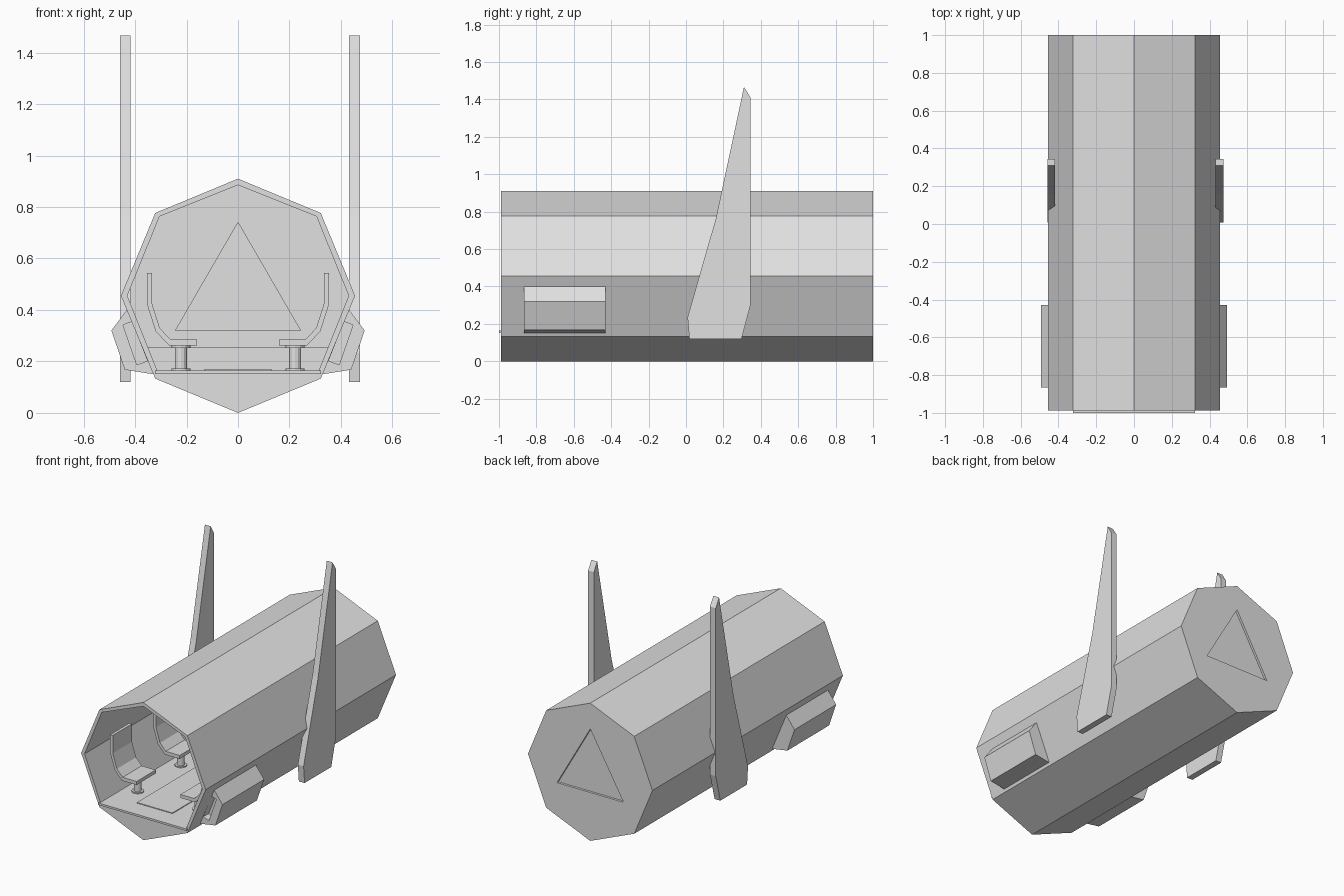
import bpy, bmesh, math
from mathutils import Vector

if "Cube" in bpy.data.objects:
    bpy.data.objects.remove(bpy.data.objects["Cube"])

grey = bpy.data.materials.new("light grey")
grey.diffuse_color = (0.75, 0.75, 0.75, 1)
grey.use_nodes = True
grey.node_tree.nodes["Principled BSDF"].inputs["Base Color"].default_value = grey.diffuse_color


def prism(name, pts, a, b, axis="y"):
    """Extrude a 2D profile from a to b: (x, z) along y or (y, z) along x."""
    bm = bmesh.new()

    def ring(t):
        return [bm.verts.new((p, t, q) if axis == "y" else (t, p, q)) for p, q in pts]
    r0, r1 = ring(a), ring(b)
    n = len(pts)
    bm.faces.new(r0)
    bm.faces.new(r1)
    for i in range(n):
        j = (i + 1) % n
        bm.faces.new((r0[i], r0[j], r1[j], r1[i]))
    bmesh.ops.recalc_face_normals(bm, faces=bm.faces)
    me = bpy.data.meshes.new(name)
    bm.to_mesh(me)
    bm.free()
    me.materials.append(grey)
    ob = bpy.data.objects.new(name, me)
    bpy.context.collection.objects.link(ob)
    return ob


def box(name, x0, x1, y0, y1, z0, z1):
    return prism(name, [(x0, z0), (x1, z0), (x1, z1), (x0, z1)], y0, y1)


def cut(ob, cutter):
    m = ob.modifiers.new("cut", "BOOLEAN")
    m.operation, m.solver, m.object = "DIFFERENCE", "EXACT", cutter
    bpy.context.view_layer.objects.active = ob
    bpy.ops.object.modifier_apply(modifier="cut")
    bpy.data.objects.remove(cutter)


def cylinder(name, x, y, z0, z1, r):
    pts = [(x + r * math.cos(i * math.pi / 6), r * math.sin(i * math.pi / 6)) for i in range(12)]
    ob = prism(name, pts, z0, z1)
    # swap the extrusion direction so the cylinder stands upright
    for v in ob.data.vertices:
        v.co = Vector((v.co.x, y + v.co.z, v.co.y))
    ob.data.flip_normals()
    return ob


# octagonal hull, hollowed from the front
R = 0.455
octagon = [(R * math.sin(i * math.pi / 4), R + R * math.cos(i * math.pi / 4)) for i in range(8)]
hull = prism("hull", octagon, -0.988, 1.0)
half = [(0.305, 0.763), (0.43, 0.455), (0.312, 0.16)]
cavity = [(0, 0.885)] + half + [(-x, z) for x, z in reversed(half)]
cut(hull, prism("cavity_cutter", cavity, -1.1, 0.96))

# triangular rear hatch, recessed in the back wall
tri = [(0, 0.74), (0.243, 0.32), (-0.243, 0.32)]
cut(hull, prism("hatch_cutter", tri, 0.9, 1.1))
prism("rear_hatch", [(0, 0.76), (0.255, 0.313), (-0.255, 0.313)], 0.970, 0.985)

# floor with front lip, walkway and raised rear deck
box("floor", -0.322, 0.322, -1.0, 0.97, 0.152, 0.165)
box("walkway", -0.13, 0.13, -0.87, -0.12, 0.164, 0.17)
prism("rear_deck", [(-0.32, 0.16), (0.32, 0.16), (0.357, 0.255), (-0.357, 0.255)], 0.3, 0.965)

# seats facing the aisle, two per side
seat_half = [(0.16, 0.262), (0.16, 0.285), (0.262, 0.285), (0.304, 0.33), (0.334, 0.425),
             (0.334, 0.543), (0.353, 0.543), (0.353, 0.42), (0.32, 0.317), (0.268, 0.262)]
for s in (-1, 1):
    for y in (-0.73, -0.28):
        prism("seat", [(s * x, z) for x, z in seat_half], y - 0.1, y + 0.1)
        cylinder("seat_post", s * 0.222, y, 0.16, 0.255, 0.023)
        cylinder("seat_flange", s * 0.222, y, 0.252, 0.264, 0.037)
        cylinder("seat_foot", s * 0.222, y, 0.164, 0.172, 0.037)

# side pods with a slot in the front
pod = [(0.42, 0.40), (0.432, 0.40), (0.492, 0.32), (0.44, 0.168), (0.34, 0.152), (0.325, 0.152)]
slot = [(0.412, 0.354), (0.447, 0.342), (0.393, 0.187), (0.352, 0.202)]
for s in (-1, 1):
    p = prism("side_pod", [(s * x, z) for x, z in pod], -0.865, -0.43)
    cut(p, prism("slot_cutter", [(s * x, z) for x, z in slot], -0.9, -0.81))

# tall side fins
fin = [(0.31, 1.467), (0.345, 1.41), (0.345, 0.30), (0.297, 0.12), (0.018, 0.12),
       (0.008, 0.235), (0.16, 0.765)]
for x0, x1 in ((0.432, 0.474), (-0.459, -0.417)):
    prism("side_fin", fin, x0, x1, "x")
